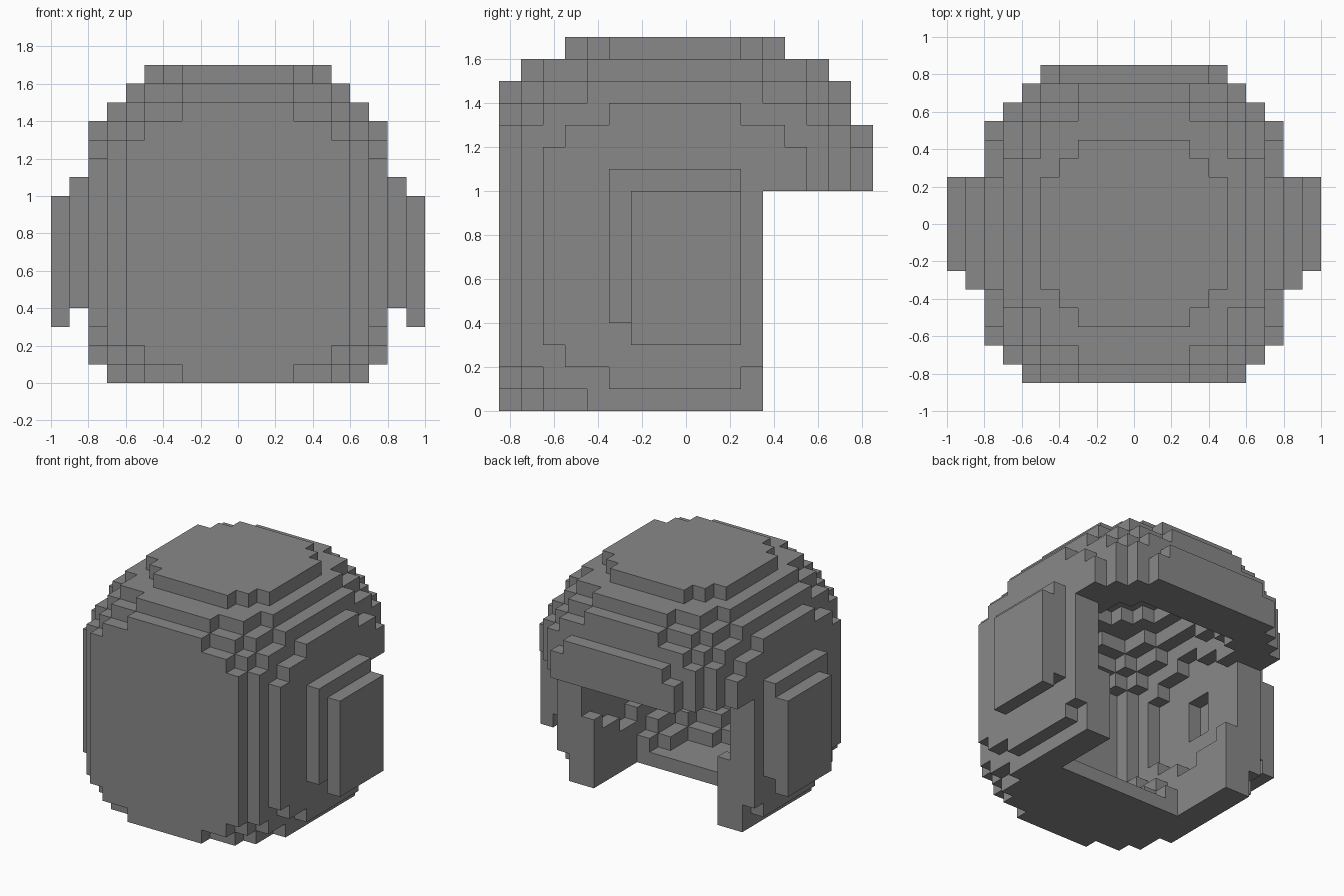
import bpy
import bmesh
from math import radians
from mathutils import Vector

cube = bpy.data.objects.get("Cube")
if cube:
    bpy.data.objects.remove(cube)

STEP = 0.1
CENTRE = Vector((0, -0.05, 0.75))

grey = bpy.data.materials.new("mid_grey")
grey.use_nodes = True
grey.diffuse_color = (0.25, 0.25, 0.25, 1)
grey.node_tree.nodes["Principled BSDF"].inputs["Base Color"].default_value = grey.diffuse_color

# Half sizes of the nested boxes that make the stepped dome
DOME = [
    (.3, .8, .75), (.5, .8, .65), (.6, .8, .55),
    (.8, .3, .65), (.8, .5, .55), (.8, .6, .45),
    (.5, .3, .95), (.4, .4, .95), (.3, .5, .95),
    (.3, .7, .85), (.5, .6, .85), (.6, .4, .85),
    (.5, .7, .75), (.6, .6, .75), (.7, .4, .75),
    (.7, .6, .65), (.6, .7, .65), (.7, .7, .55),
]
WALL = 0.2
CAVITY = [tuple(s - WALL for s in box) for box in DOME]
CAVITY.append((.7, .1, .15))  # small pockets behind the ear pads


def in_boxes(p, boxes):
    d = p - CENTRE
    return any(abs(d.x) < a and abs(d.y) < b and abs(d.z) < c for a, b, c in boxes)


def is_shell(p):
    if p.z < 0 or not in_boxes(p, DOME):
        return False
    if p.z < 1 and p.y > .35:                                # face opening
        return False
    if p.z < 1 and abs(p.x) < .5 and p.y > -.15:             # neck opening
        return False
    return p.z < STEP or not in_boxes(p, CAVITY)


def add_object(name, bm):
    mesh = bpy.data.meshes.new(name)
    bm.to_mesh(mesh)
    bm.free()
    mesh.materials.append(grey)
    obj = bpy.data.objects.new(name, mesh)
    bpy.context.collection.objects.link(obj)
    return obj


def build_blocks(name, inside):
    """Skin every grid block that passes the test, then merge flat areas."""
    bm = bmesh.new()
    axes = [Vector(v) for v in ((1, 0, 0), (0, 1, 0), (0, 0, 1))]
    for i in range(20):
        for j in range(17):
            for k in range(17):
                p = Vector((i - 9.5, j - 8, k + .5)) * STEP
                if not inside(p):
                    continue
                for n, axis in enumerate(axes):
                    u, v = axes[(n + 1) % 3], axes[(n + 2) % 3]
                    for s in (1, -1):
                        if inside(p + axis * s * STEP):
                            continue
                        ring = [(1, 1), (-1, 1), (-1, -1), (1, -1)][::s]
                        bm.faces.new([bm.verts.new(p + (axis * s + u * a + v * b) * STEP / 2)
                                      for a, b in ring])
    bmesh.ops.remove_doubles(bm, verts=bm.verts, dist=STEP / 100)
    bmesh.ops.dissolve_limit(bm, angle_limit=radians(1), verts=bm.verts, edges=bm.edges)
    return add_object(name, bm)


def build_box(name, low, high):
    low, high = Vector(low), Vector(high)
    bm = bmesh.new()
    bmesh.ops.create_cube(bm, size=1)
    bmesh.ops.scale(bm, vec=high - low, verts=bm.verts)
    bmesh.ops.translate(bm, vec=(low + high) / 2, verts=bm.verts)
    return add_object(name, bm)


# Hollow stepped shell
build_blocks("helmet_shell", is_shell)

# Brow ridge over the face opening
build_box("brow_lower", (-.5, .75, 1), (.5, .85, 1.2))
build_box("brow_upper", (-.4, .75, 1.2), (.4, .85, 1.3))

# Two-layer ear pads on both sides
for side, sign in (("left", 1), ("right", -1)):
    for layer, x0, x1, y0, z0, z1 in (("inner", .8, .9, -.35, .4, 1.1),
                                      ("outer", .9, 1, -.25, .3, 1)):
        xs = sorted((sign * x0, sign * x1))
        build_box(f"{side}_ear_pad_{layer}", (xs[0], y0, z0), (xs[1], .25, z1))
